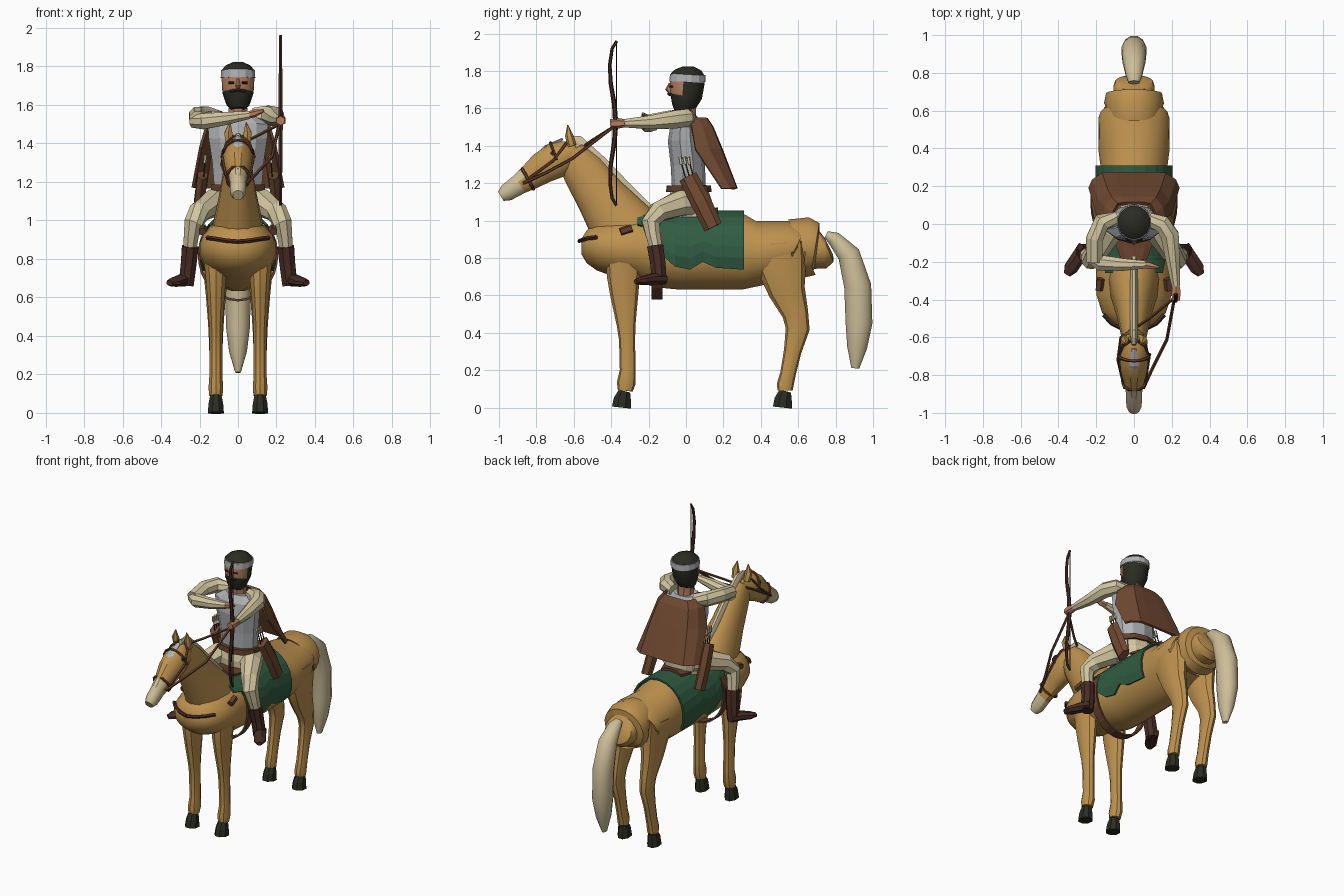
import bpy, math
from mathutils import Vector


def lin(h):
    c = [int(h[i:i + 2], 16) / 255 for i in (0, 2, 4)]
    return [v / 12.92 if v < .04045 else ((v + .055) / 1.055) ** 2.4 for v in c] + [1]


MATS = {}
for n, h in dict(tan="BE924F", hair="CDBE98", cloth="D2C6A0", steel="B2B3B6", green="305C41",
                 cloak="714A32", boot="482C24", strap="64402B", skin="B67E60", dark="2B2C22").items():
    MATS[n] = bpy.data.materials.new(n + "_colour")
    MATS[n].diffuse_color = lin(h)


def make(name, verts, faces, mats, rule=None):
    me = bpy.data.meshes.new(name)
    me.from_pydata(verts, [], faces)
    for m in mats.split():
        me.materials.append(MATS[m])
    if rule:
        for p in me.polygons:
            p.material_index = rule(p.center)
    ob = bpy.data.objects.new(name, me)
    bpy.context.collection.objects.link(ob)
    return ob


def tube(name, pts, mats, sides=8, rule=None, mirror=False):
    """Loft of ellipses: each point is x, y, z, radius across, radius deep."""
    P = [Vector(p[:3]) for p in pts]
    verts, faces, n = [], [], len(P)
    for i, p in enumerate(pts):
        t = (P[min(i + 1, n - 1)] - P[max(i - 1, 0)]).normalized()
        ax = Vector((1, 0, 0)) if abs((P[-1] - P[0]).normalized().x) < .8 else Vector((0, 1, 0))
        u = (ax - t * ax.dot(t)).normalized()
        v = t.cross(u)
        for k in range(sides):
            a = 2 * math.pi * (k + .5) / sides
            verts.append(P[i] + u * p[3] * math.cos(a) + v * p[-1] * math.sin(a))
    for i in range(n - 1):
        for k in range(sides):
            a, b = i * sides + k, i * sides + (k + 1) % sides
            faces.append((a, b, b + sides, a + sides))
    faces += [tuple(range(sides))[::-1], tuple(range((n - 1) * sides, n * sides))]
    ob = make(name, verts, faces, mats, rule)
    if mirror:
        both(ob)
    return ob


def both(ob):
    m = ob.modifiers.new("mirror", 'MIRROR')
    m.use_bisect_axis[0] = False


def wire(name, pts, r, mat, mirror=False):
    return tube(name, [(*p, r) for p in pts], mat, 5, None, mirror)


def sheet(name, rows, mat, thick):
    n = len(rows[0])
    faces = [(i * n + k, i * n + k + 1, (i + 1) * n + k + 1, (i + 1) * n + k)
             for i in range(len(rows) - 1) for k in range(n - 1)]
    ob = make(name, [v for r in rows for v in r], faces, mat)
    m = ob.modifiers.new("thickness", 'SOLIDIFY')
    m.thickness, m.offset = thick, 0
    return ob


# Horse barrel, with the stepped folds of the rump: y, bottom, top, half width
body = [(-.56, .82, .90, .05), (-.53, .77, .95, .12), (-.47, .73, .99, .17), (-.38, .70, 1.01, .2),
        (-.27, .68, 1.02, .205), (-.15, .64, 1.03, .195), (-.05, .63, 1.035, .19), (.31, .63, 1.035, .18),
        (.39, .65, 1.0, .19), (.56, .71, 1.0, .19), (.585, .72, .98, .18), (.6, .72, .95, .13),
        (.62, .69, 1.025, .15), (.64, .69, 1.02, .16), (.69, .71, .99, .15), (.70, .74, .95, .11),
        (.73, .74, .95, .11), (.755, .77, .94, .1), (.765, .81, .91, .06)]
tube("horse_body", [(0, y, (a + b) / 2, w, (b - a) / 2) for y, a, b, w in body], "tan", 20)
tube("horse_neck", [(0, -.27, .88, .15, .2), (0, -.36, 1.0, .125, .17), (0, -.46, 1.14, .095, .135),
                    (0, -.55, 1.27, .075, .115), (0, -.62, 1.36, .06, .085)], "tan", 14)
tube("horse_head", [(0, -.58, 1.375, .045, .05), (0, -.63, 1.35, .07, .085), (0, -.70, 1.318, .08, .098),
                    (0, -.77, 1.28, .072, .088), (0, -.85, 1.22, .05, .067), (0, -.89, 1.195, .044, .057),
                    (0, -.96, 1.148, .042, .048), (0, -.99, 1.13, .028, .03)], "tan hair", 12,
     lambda c: int(c.y < -.885))
tube("horse_ear", [(.045, -.61, 1.40, .022, .024), (.05, -.625, 1.455, .024, .022),
                   (.042, -.632, 1.51, .003, .003)], "tan", 6, None, True)
tube("horse_eye", [(.068, -.71, 1.36, .012), (.08, -.715, 1.36, .012)], "dark", 6, None, True)
sheet("face_blaze", [[(-w, y, z), (0, y, z + .006), (w, y, z)] for y, z, w in
                     ((-.66, 1.432, .012), (-.75, 1.393, .024), (-.82, 1.325, .02), (-.89, 1.26, .014))],
      "steel", .009)
tube("mane", [(0, -.64, 1.435, .012, .02), (0, -.58, 1.425, .024, .035), (0, -.46, 1.31, .024, .04),
              (0, -.32, 1.165, .022, .04), (0, -.18, 1.04, .018, .03)], "hair", 8)
tube("tail", [(0, .75, .925, .03, .02), (0, .79, .905, .045, .04), (0, .87, .82, .063, .062),
              (0, .918, .65, .068, .075), (0, .925, .45, .065, .074), (0, .915, .32, .048, .055),
              (0, .905, .21, .015, .022)], "hair", 12)

# Horse legs: y, z, half width, half depth
fore = [(-.33, .84, .07, .1), (-.335, .70, .056, .088), (-.33, .6, .047, .075), (-.32, .44, .036, .05),
        (-.315, .36, .035, .043), (-.312, .2, .035, .042), (-.32, .13, .04, .05), (-.325, .09, .036, .04)]
hind = [(.5, .88, .075, .14), (.51, .76, .07, .135), (.54, .62, .055, .098), (.585, .5, .045, .07),
        (.597, .42, .04, .064), (.57, .3, .035, .047), (.545, .18, .035, .042), (.53, .12, .038, .045),
        (.53, .09, .036, .04)]
for nm, leg, hy in (("foreleg", fore, -.345), ("hindleg", hind, .515)):
    tube("horse_" + nm, [(.115, *p) for p in leg], "tan", 10, None, True)
    tube(nm + "_hoof", [(.115, hy, 0, .045, .055), (.115, hy + .005, .045, .041, .05),
                        (.115, hy + .016, .088, .032, .034)], "dark", 8, None, True)

# Saddle blanket with a ragged lower edge: y, lowest angle
rows = []
for y, low in ((-.26, 42), (-.19, 36), (-.17, 5), (-.06, -22), (.02, -27), (.09, -15), (.16, -24), (.31, -27)):
    rows.append([(.199 * math.cos(a), y, .835 + .212 * math.sin(a)) for a in
                 (math.radians(low + (180 - 2 * low) * k / 14) for k in range(15))])
sheet("saddle_blanket", rows, "green", .012)
tube("saddle", [(0, -.19, 1.04, .07, .035), (0, -.12, 1.04, .1, .02), (0, .1, 1.04, .11, .02),
                (0, .17, 1.04, .08, .03)], "strap", 10)

# Girth, breast strap and bridle
ring = [[(.203 * math.cos(a), y, .82 + .235 * math.sin(a)) for y in (-.185, -.125)]
        for a in (math.radians(150 + 240 * k / 18) for k in range(19))]
sheet("girth_strap", ring, "strap", .012)
wire("breast_strap", [(.16, -.48, .91), (.12, -.525, .905), (.06, -.555, .895), (0, -.57, .89)], .012, "boot", True)
wire("strap_end", [(.185, -.35, .94), (.178, -.29, .96)], .022, "strap", True)
wire("cheek_strap", [(.02, -.62, 1.44), (.062, -.65, 1.40), (.08, -.71, 1.32), (.06, -.84, 1.225)], .008, "strap", True)
nose = [(.058 * math.cos(a), -.845 - .035 * math.sin(a), 1.222 + .062 * math.sin(a))
        for a in (2 * math.pi * k / 12 for k in range(13))]
wire("noseband", nose, .009, "strap")
brow = [(.084 * math.cos(a), -.69 - .035 * math.sin(a), 1.325 + .092 * math.sin(a))
        for a in (math.pi * k / 8 for k in range(9))]
wire("browband", brow, .008, "strap")
wire("rein_left", [(.05, -.87, 1.2), (.1, -.76, 1.25), (.175, -.61, 1.33), (.215, -.39, 1.50)], .009, "strap")
wire("rein_right", [(-.05, -.87, 1.2), (-.085, -.72, 1.29), (-.07, -.6, 1.36), (.08, -.5, 1.43),
                    (.215, -.39, 1.50)], .008, "strap")

# Rider torso, belt and collar
tube("rider_hips", [(0, .02, 1.02, .13, .12), (0, .02, 1.1, .14, .12), (0, .02, 1.19, .125, .09)], "cloth", 10)
tube("armour", [(0, .015, 1.17, .13, .09), (0, .01, 1.3, .14, .092), (0, -.005, 1.43, .16, .092),
                (0, -.005, 1.5, .165, .08), (0, 0, 1.545, .09, .06)], "steel", 10)
tube("belt", [(0, .015, 1.152, .148, .122), (0, .015, 1.188, .148, .118)], "strap", 10)
tube("rider_neck", [(0, .01, 1.5, .055, .05), (0, .005, 1.64, .05, .05)], "skin", 8)

# Head: hair, headband, face and beard coloured by height and direction
prof = [(1.575, -.025, .035, .04), (1.6, -.015, .06, .06), (1.665, 0, .083, .086), (1.7, .003, .085, .09),
        (1.742, .007, .088, .093), (1.78, .01, .087, .091), (1.805, .012, .065, .07), (1.824, .012, .025, .028)]


def head_rule(c):
    if c.z > 1.742:
        return 1 if c.z < 1.78 else 2
    return 0 if c.y < .0 and c.z > 1.665 else 2


tube("rider_head", [(0, y, z, a, b) for z, y, a, b in prof], "skin steel dark", 14, head_rule)
tube("headband", [(0, .008, 1.742, .092, .097), (0, .009, 1.78, .091, .095)], "steel", 14)
tube("nose", [(0, -.083, 1.735, .008, .008), (0, -.092, 1.7, .014, .02), (0, -.085, 1.685, .012, .01)], "skin", 6)
tube("rider_eye", [(.022, -.085, 1.716, .006), (.048, -.075, 1.716, .006)], "dark", 6, None, True)
wire("moustache", [(-.04, -.078, 1.672), (0, -.092, 1.677), (.04, -.078, 1.672)], .009, "dark")

# Bow arm stretched forward, drawing arm folded across the chest
tube("bow_arm", [(.08, .02, 1.545, .04), (.15, .0, 1.55, .05), (.19, -.06, 1.54, .052),
                 (.205, -.19, 1.525, .04), (.222, -.33, 1.52, .024)], "cloth", 8)
tube("bow_hand", [(.222, -.32, 1.52, .02), (.223, -.36, 1.52, .028), (.222, -.405, 1.518, .024)], "skin", 6)
tube("draw_upper_arm", [(-.09, .03, 1.53, .04), (-.17, .01, 1.545, .05), (-.21, -.08, 1.545, .048),
                        (-.21, -.2, 1.525, .045)], "cloth", 8)
tube("draw_forearm", [(-.235, -.17, 1.515, .035), (-.18, -.205, 1.515, .045), (-.06, -.215, 1.53, .036),
                      (.06, -.215, 1.548, .022)], "cloth", 8)
tube("draw_hand", [(.04, -.215, 1.545, .018), (.085, -.222, 1.556, .02), (.135, -.23, 1.572, .007)], "skin", 6)

# Rider legs and boots
tube("rider_leg", [(.07, .05, 1.1, .08), (.13, -.04, 1.09, .072), (.2, -.15, 1.045, .058),
                   (.232, -.19, .985, .052), (.243, -.175, .92, .042), (.252, -.155, .83, .035)],
     "cloth", 8, None, True)
tube("boot", [(.248, -.165, .865, .047), (.257, -.15, .77, .044), (.265, -.145, .70, .043),
              (.268, -.145, .66, .04)], "boot", 8, None, True)
tube("boot_foot", [(.262, -.115, .688, .035, .032), (.295, -.175, .688, .04, .032),
                   (.335, -.235, .678, .04, .024), (.355, -.268, .674, .02, .014)], "boot", 8, None, True)

# Cloak: z, half width, side y, back y
rows = [[(w * math.cos(a), s + (b - s) * min(1, 1.35 * math.sin(a)), z) for a in
         (math.pi * k / 8 for k in range(9))]
        for z, w, s, b in ((1.545, .12, .0, .11), (1.5, .16, .03, .14), (1.38, .195, .05, .19),
                           (1.17, .235, .19, .27))]
sheet("cloak", rows, "cloak", .014)

# Quiver on each hip, with light-tipped arrows
tube("quiver", [(.185, .01, 1.235, .03, .05), (.2, .08, 1.1, .032, .055), (.205, .145, .965, .03, .05)],
     "cloak", 6, None, True)
for k in range(3):
    y = -.025 + .022 * k
    wire("arrow_shaft", [(.18, y + .03, 1.2), (.172, y, 1.31)], .004, "boot", True)
    wire("arrow_fletching", [(.172, y, 1.3), (.168, y - .008, 1.34)], .009, "cloth", True)

# Bow with string
bow = [(-.37, 1.96), (-.395, 1.92), (-.408, 1.83), (-.402, 1.73), (-.383, 1.62), (-.376, 1.52),
       (-.383, 1.42), (-.402, 1.3), (-.406, 1.2), (-.395, 1.12), (-.372, 1.08)]
tube("bow", [(.221, y, z, .008 + .006 * (1 - abs(z - 1.52) / .44)) for y, z in bow], "boot", 6)
wire("bowstring", [(.221, -.372, 1.95), (.221, -.372, 1.09)], .0025, "dark")

# Smooth the horse's rounded forms and keep the rider faceted
bpy.ops.object.select_all(action='DESELECT')
for ob in bpy.data.objects:
    if ob.name.startswith(("horse", "tail", "mane", "rider_head", "bow")):
        ob.select_set(True)
        bpy.context.view_layer.objects.active = ob
bpy.ops.object.shade_smooth_by_angle(angle=math.radians(35))
